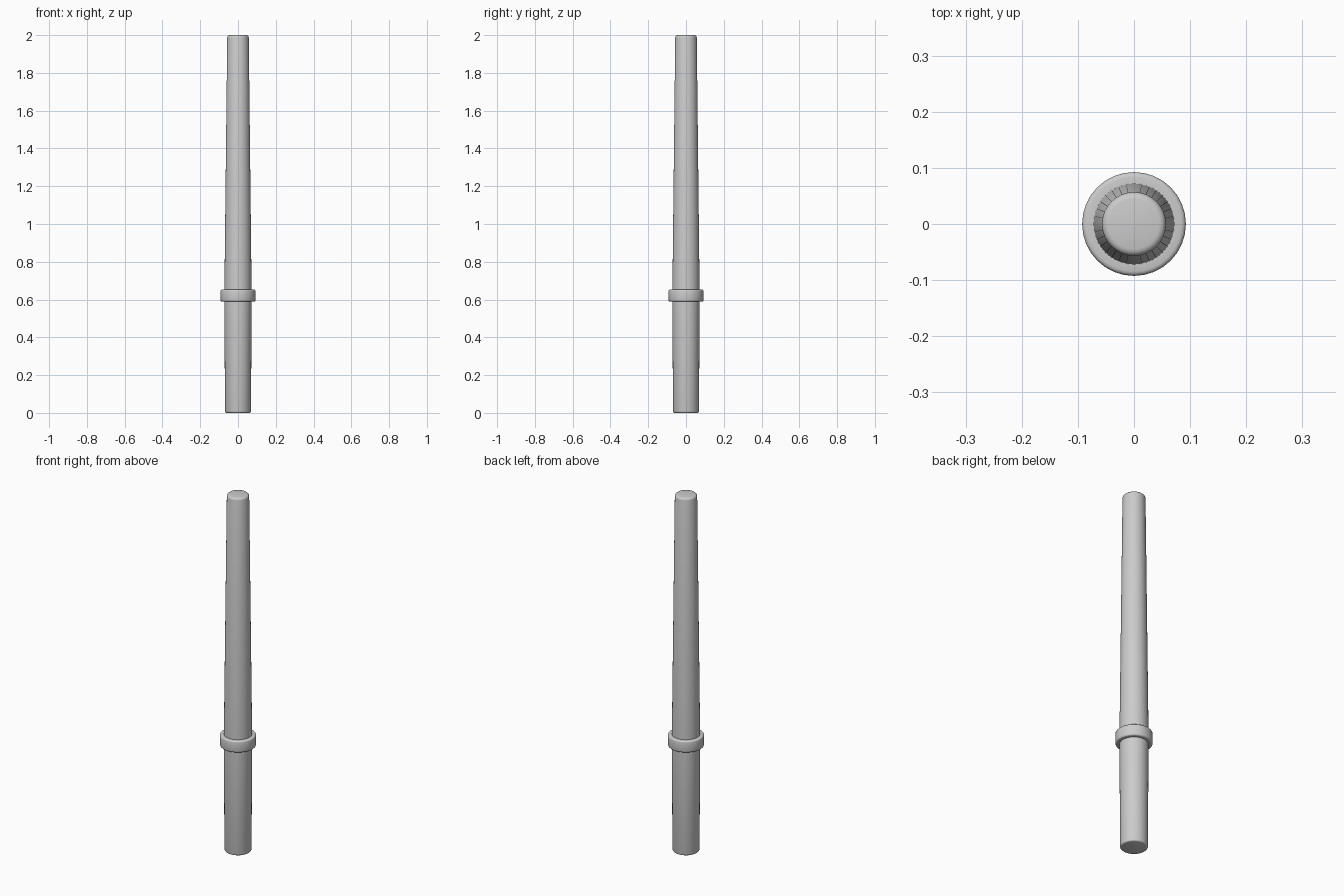
import bpy, bmesh, math

if "Cube" in bpy.data.objects:
    bpy.data.objects.remove(bpy.data.objects["Cube"])

SEGMENTS = 32

def lathe(name, profile, closed=False):
    """Spin an (r, z) profile round the z axis."""
    bm = bmesh.new()
    rings = []
    for r, z in profile:
        rings.append([bm.verts.new((r * math.cos(2 * math.pi * i / SEGMENTS),
                                    r * math.sin(2 * math.pi * i / SEGMENTS), z))
                      for i in range(SEGMENTS)])
    pairs = list(zip(rings, rings[1:]))
    if closed:
        pairs.append((rings[-1], rings[0]))
    for a, b in pairs:
        for i in range(SEGMENTS):
            j = (i + 1) % SEGMENTS
            bm.faces.new((a[i], a[j], b[j], b[i]))
    if not closed:
        bm.faces.new(rings[0][::-1])
        bm.faces.new(rings[-1])
    bmesh.ops.recalc_face_normals(bm, faces=bm.faces)
    mesh = bpy.data.meshes.new(name)
    bm.to_mesh(mesh)
    bm.free()
    obj = bpy.data.objects.new(name, mesh)
    bpy.context.collection.objects.link(obj)
    bpy.ops.object.select_all(action='DESELECT')
    obj.select_set(True)
    bpy.context.view_layer.objects.active = obj
    bpy.ops.object.shade_smooth_by_angle(angle=math.radians(50))
    return obj

def corner(r, z, size, start):
    """Quarter-round profile points about a centre, from a start angle."""
    return [(r + size * math.cos(math.radians(start + a)),
             z + size * math.sin(math.radians(start + a))) for a in (0, 30, 60, 90)]

# Tapered pole, slightly fuller where the collar sits
lathe("pole", corner(0.061, 0.008, 0.008, -90)
      + [(0.072, 0.60), (0.072, 0.65)]
      + corner(0.045, 1.988, 0.012, 0))

# Rounded collar ring
lathe("collar", corner(0.0845, 0.5965, 0.008, -90)
      + corner(0.0845, 0.645, 0.008, 0)
      + [(0.071, 0.653), (0.071, 0.5885)], closed=True)
